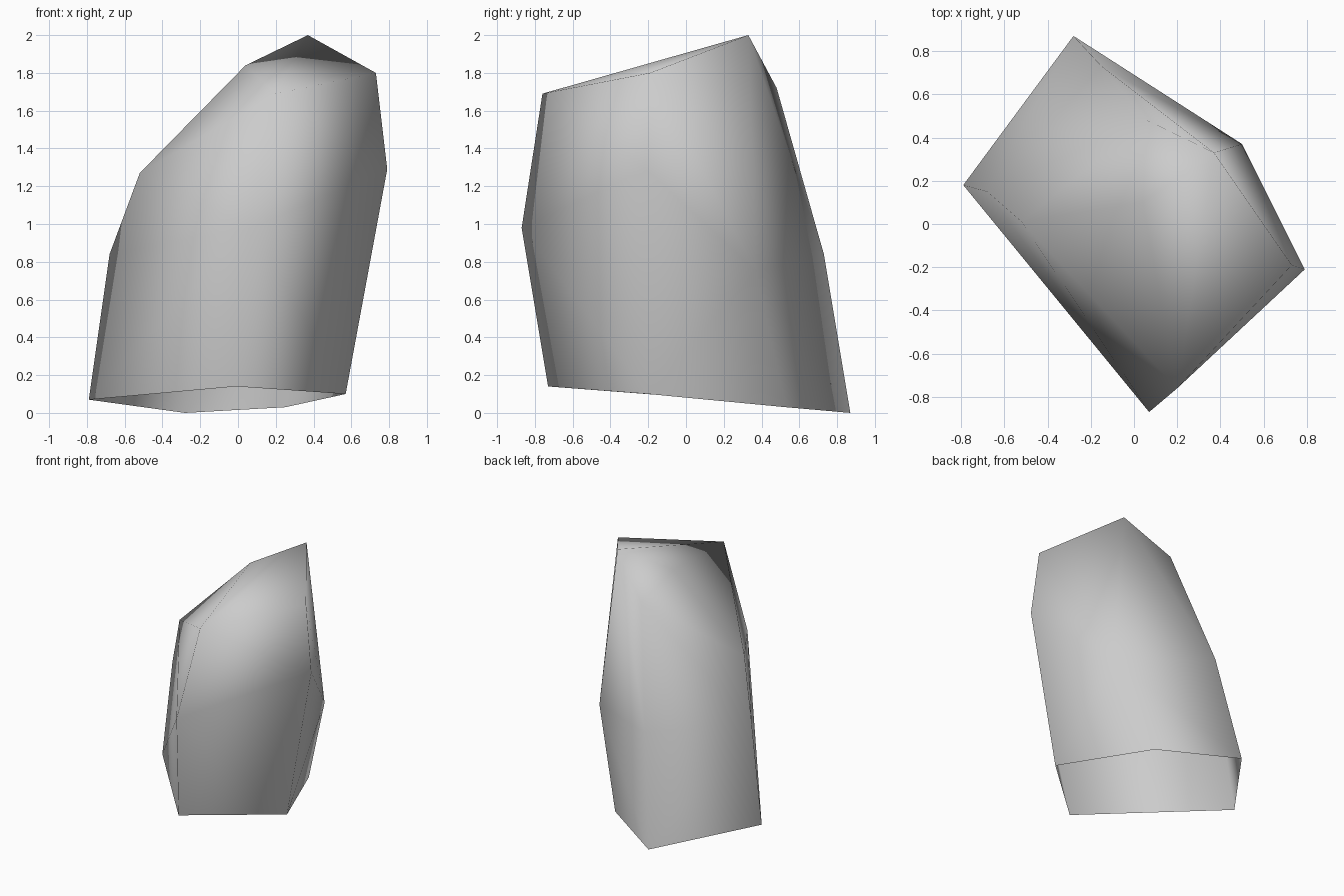
import bpy
import bmesh

# Remove the default cube if present
default_cube = bpy.data.objects.get("Cube")
if default_cube:
    bpy.data.objects.remove(default_cube, do_unlink=True)


def make_material(name, colour):
    material = bpy.data.materials.new(name)
    material.use_nodes = True
    material.diffuse_color = colour
    material.node_tree.nodes["Principled BSDF"].inputs["Base Color"].default_value = colour
    return material


# Five-sided rings, each running back, left, front, right, back right
open_rim = [(-.28, .87, 0), (-.79, .18, .07), (-.01, -.73, .14),
            (.57, -.2, .1), (.25, .53, .03)]
middle_ring = [(-.15, .73, .84), (-.68, .15, .84), (.07, -.87, .98),
               (.79, -.21, 1.29), (.5, .37, .75)]
shoulder_ring = [(.06, .48, 1.72), (-.52, .01, 1.27), (.2, -.76, 1.69),
                 (.73, -.19, 1.8), (.37, .33, 2)]
crown_point = (.04, .1, 1.84)

# Wrap a faceted skin around the rings
bm = bmesh.new()
rim_verts = {bm.verts.new(co) for co in open_rim}
for co in middle_ring + shoulder_ring + [crown_point]:
    bm.verts.new(co)
bmesh.ops.convex_hull(bm, input=list(bm.verts))

# Open the underside
underside = [f for f in bm.faces if all(v in rim_verts for v in f.verts)]
bmesh.ops.delete(bm, geom=underside, context='FACES')

# Keep the skin pointing outwards and shade it smoothly
bmesh.ops.recalc_face_normals(bm, faces=list(bm.faces))
for face in bm.faces:
    face.smooth = True

mesh = bpy.data.meshes.new("rounded_shell")
bm.to_mesh(mesh)
bm.free()
mesh.materials.append(make_material("plain grey", (.6, .6, .6, 1)))
shell = bpy.data.objects.new("rounded_shell", mesh)
bpy.context.collection.objects.link(shell)
